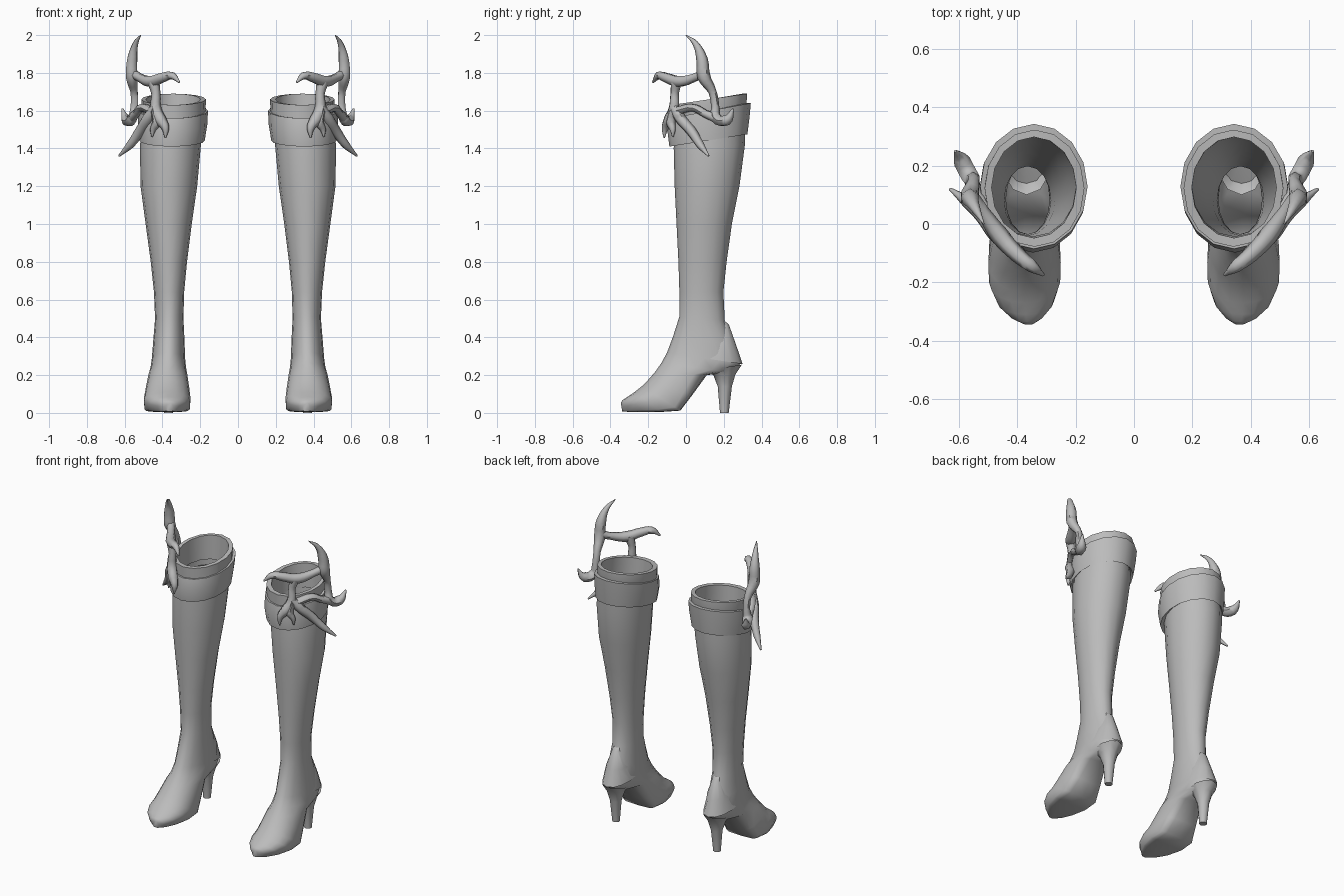
import bpy, bmesh, math
from mathutils import Vector

leather = bpy.data.materials.new("grey leather")
leather.diffuse_color = (0.5, 0.5, 0.5, 1)
SIDES = 16


def finish(ob, angle=40):
    """Assign the colour, mirror to the other boot and smooth."""
    ob.data.materials.clear()
    ob.data.materials.append(leather)
    m = ob.modifiers.new("other_boot", 'MIRROR')
    m.use_mirror_merge = False
    bpy.ops.object.select_all(action='DESELECT')
    ob.select_set(True)
    bpy.context.view_layer.objects.active = ob
    bpy.ops.object.shade_smooth_by_angle(angle=math.radians(angle))


def ring_point(ring, t, grow=0.0):
    """Point on a tilted ring; t = 0 is the front/top, t = pi the back/bottom."""
    (fy, fz), (by, bz), cx, hw, box = ring
    c, s = math.cos(t), math.sin(t)
    if c < 0:                                   # squarer lower half for the sole
        s = math.copysign(abs(s) ** box, s) if abs(s) > 1e-6 else 0
        c = -abs(c) ** box if abs(c) > 1e-6 else 0
    mid = Vector((cx, (fy + by) / 2, (fz + bz) / 2))
    half = Vector((0, (fy - by) / 2, (fz - bz) / 2))
    return mid + half * c + half.normalized() * c * grow + Vector((s * (hw + grow), 0, 0))


def loft(name, rings, sides=SIDES, cap=False, loop=False, angle=40):
    bm = bmesh.new()
    rows = [[bm.verts.new(ring_point(r, 2 * math.pi * i / sides)) for i in range(sides)]
            for r in rings]
    pairs = list(zip(rows, rows[1:])) + ([(rows[-1], rows[0])] if loop else [])
    for a, b in pairs:
        for i in range(sides):
            j = (i + 1) % sides
            bm.faces.new((a[i], a[j], b[j], b[i]))
    if cap:
        bm.faces.new(rows[-1])
    bmesh.ops.recalc_face_normals(bm, faces=bm.faces)
    me = bpy.data.meshes.new(name)
    bm.to_mesh(me)
    bm.free()
    ob = bpy.data.objects.new(name, me)
    bpy.context.collection.objects.link(ob)
    finish(ob, angle)
    return ob


# Shaft and foot: (front y,z), (back y,z), centre x, half width, squareness
foot = [
    ((-0.035, 0.51), (0.205, 0.49), 0.364, 0.075, 1),
    ((-0.07, 0.40), (0.25, 0.36), 0.366, 0.083, 1),
    ((-0.10, 0.32), (0.29, 0.26), 0.368, 0.088, 0.9),
    ((-0.13, 0.265), (0.235, 0.215), 0.369, 0.094, 0.8),
    ((-0.165, 0.215), (0.11, 0.20), 0.371, 0.102, 0.7),
    ((-0.20, 0.175), (0.03, 0.09), 0.373, 0.115, 0.5),
    ((-0.235, 0.14), (-0.03, 0.012), 0.375, 0.124, 0.35),
    ((-0.27, 0.112), (-0.13, 0.005), 0.375, 0.122, 0.3),
    ((-0.31, 0.085), (-0.23, 0.005), 0.372, 0.096, 0.3),
    ((-0.335, 0.068), (-0.30, 0.005), 0.367, 0.055, 0.3),
    ((-0.345, 0.055), (-0.338, 0.008), 0.362, 0.018, 0.4),
]
shaft = [
    ((-0.06, 1.60), (0.315, 1.64), 0.348, 0.155, 1),
    ((-0.065, 1.40), (0.312, 1.42), 0.358, 0.161, 1),
    ((-0.06, 1.20), (0.283, 1.20), 0.366, 0.150, 1),
    ((-0.05, 1.00), (0.243, 1.00), 0.367, 0.122, 1),
    ((-0.04, 0.80), (0.215, 0.80), 0.366, 0.096, 1),
    ((-0.035, 0.64), (0.198, 0.64), 0.365, 0.080, 1),
]
loft("boot_body", shaft + foot, cap=True, angle=50)

# Folded cuff and the thick rim above it
loft("cuff", [
    ((-0.06, 1.43), (0.31, 1.49), 0.352, 0.155, 1),
    ((-0.088, 1.41), (0.325, 1.475), 0.350, 0.174, 1),
    ((-0.098, 1.49), (0.337, 1.57), 0.346, 0.184, 1),
    ((-0.085, 1.56), (0.343, 1.64), 0.343, 0.184, 1),
    ((-0.055, 1.56), (0.31, 1.64), 0.343, 0.155, 1),
], loop=True, angle=35)
loft("rim", [
    ((-0.07, 1.50), (0.318, 1.57), 0.343, 0.170, 1),
    ((-0.078, 1.63), (0.323, 1.69), 0.341, 0.171, 1),
    ((-0.048, 1.63), (0.298, 1.69), 0.343, 0.145, 1),
    ((-0.043, 1.47), (0.298, 1.53), 0.347, 0.148, 1),
], loop=True, angle=35)

# Heel counter: a pointed shell wrapped around the back of the foot
bm = bmesh.new()
rows = []
for ring, spread, grow in ((foot[0], 0.35, 0.022), (foot[1], 1.0, 0.016), (foot[2], 1.6, 0.010)):
    rows.append([bm.verts.new(ring_point(ring, math.pi + spread * k / 4, grow * (1 - 0.5 * abs(k) / 4)))
                 for k in range(-4, 5)])
    rows[-1][0].co = ring_point(ring, math.pi - spread, -0.004)
    rows[-1][-1].co = ring_point(ring, math.pi + spread, -0.004)
for v in rows[0]:
    v.co.z -= 0.02
rows.insert(0, [bm.verts.new(ring_point(foot[0], math.pi + 0.3 * k / 4, -0.005)) for k in range(-4, 5)])
for a, b in zip(rows, rows[1:]):
    for i in range(8):
        bm.faces.new((a[i], b[i], b[i + 1], a[i + 1]))
me = bpy.data.meshes.new("heel_counter")
bm.to_mesh(me)
bm.free()
counter = bpy.data.objects.new("heel_counter", me)
bpy.context.collection.objects.link(counter)
finish(counter)

# Tapered heel
loft("heel", [
    ((0.10, 0.225), (0.296, 0.255), 0.368, 0.080, 1),
    ((0.145, 0.20), (0.262, 0.205), 0.368, 0.055, 1),
    ((0.168, 0.14), (0.243, 0.14), 0.368, 0.036, 1),
    ((0.180, 0.0), (0.226, 0.0), 0.368, 0.024, 1),
], sides=10, cap=True)

# Branching side ornament: paths of (x, y, z, thickness)
branches = [
    # horn, running down the back of the loop into the outer curl
    [(.515, 0, 2.0, .1), (.542, .05, 1.955, .6), (.56, .085, 1.87, 1.15), (.562, .095, 1.78, 1.3),
     (.55, .14, 1.70, .8), (.55, .155, 1.62, .8), (.56, .16, 1.56, 1.1), (.59, .215, 1.55, 1.1),
     (.612, .25, 1.61, .2)],
    # cross arm to the front tip
    [(.56, .10, 1.80, .9), (.52, .045, 1.775, .85), (.46, -.04, 1.755, 1.2), (.40, -.105, 1.775, 1.0),
     (.35, -.145, 1.785, .8), (.31, -.175, 1.75, .2)],
    # front of the loop down to the small spike
    [(.45, -.05, 1.76, 1.2), (.435, -.06, 1.69, .9), (.435, -.065, 1.61, 1.1), (.41, -.09, 1.55, 1.2),
     (.385, -.11, 1.51, .8), (.385, -.115, 1.455, .15)],
    # long lower spike
    [(.435, -.065, 1.62, 1.0), (.475, -.03, 1.56, 1.1), (.52, .03, 1.49, 1.0), (.57, .075, 1.42, .8),
     (.63, .12, 1.36, .2)],
    # lower bar of the loop
    [(.46, -.04, 1.60, .9), (.51, .04, 1.615, .8), (.54, .10, 1.585, .8), (.56, .16, 1.56, 1.0)],
    # inner prong
    [(.44, -.07, 1.60, .9), (.43, -.08, 1.54, 1.0), (.45, -.07, 1.50, .6), (.455, -.07, 1.46, .15)],
]
cu = bpy.data.curves.new("ornament_path", 'CURVE')
cu.dimensions = '3D'
cu.bevel_depth = 0.027
cu.bevel_resolution = 1
cu.resolution_u = 4
cu.use_fill_caps = True
for path in branches:
    sp = cu.splines.new('BEZIER')
    sp.bezier_points.add(len(path) - 1)
    for p, (x, y, z, r) in zip(sp.bezier_points, path):
        p.co = (x, y, z)
        p.radius = r
        p.handle_left_type = p.handle_right_type = 'AUTO'
tmp = bpy.data.objects.new("ornament_path", cu)
bpy.context.collection.objects.link(tmp)
dg = bpy.context.evaluated_depsgraph_get()
me = bpy.data.meshes.new_from_object(tmp.evaluated_get(dg))
bpy.data.objects.remove(tmp)
ornament = bpy.data.objects.new("side_ornament", me)
bpy.context.collection.objects.link(ornament)
finish(ornament, 60)
